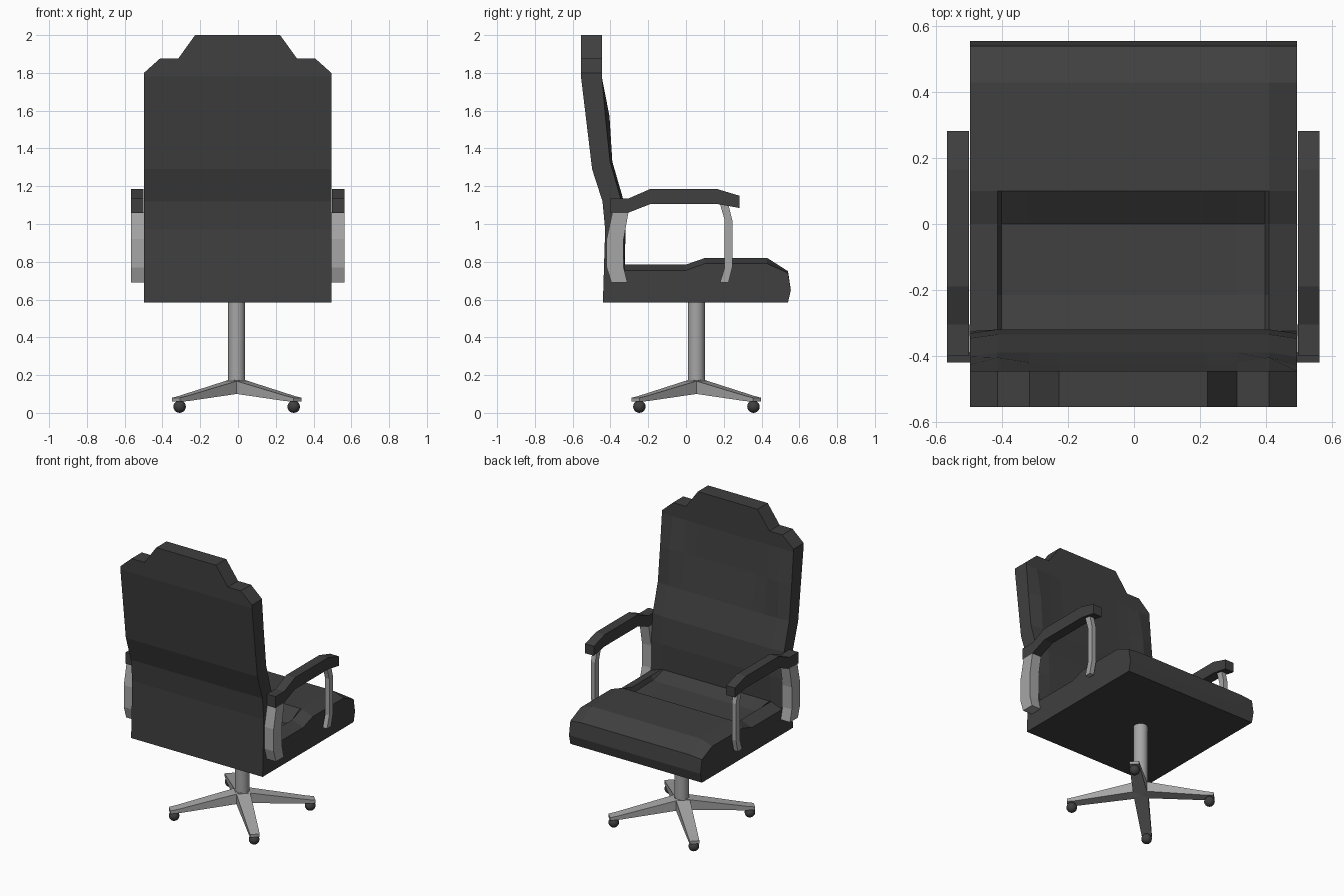
import bpy, bmesh, math
from mathutils import Vector, Matrix

if "Cube" in bpy.data.objects:
    bpy.data.objects.remove(bpy.data.objects["Cube"])


def material(name, v):
    m = bpy.data.materials.new(name)
    m.diffuse_color = (v, v, v, 1)
    m.use_nodes = True
    m.node_tree.nodes["Principled BSDF"].inputs["Base Color"].default_value = m.diffuse_color
    return m


DARK = material("dark_upholstery", 0.05)
METAL = material("metal", 0.38)


def loft(name, rings, mat):
    """Skin a list of equal-length point rings and cap both ends."""
    bm = bmesh.new()
    vs = [[bm.verts.new(p) for p in ring] for ring in rings]
    n = len(rings[0])
    for a, b in zip(vs, vs[1:]):
        for i in range(n):
            j = (i + 1) % n
            bm.faces.new((a[i], a[j], b[j], b[i]))
    bm.faces.new(vs[0])
    bm.faces.new(vs[-1])
    bmesh.ops.recalc_face_normals(bm, faces=bm.faces)
    me = bpy.data.meshes.new(name)
    bm.to_mesh(me)
    bm.free()
    me.materials.append(mat)
    ob = bpy.data.objects.new(name, me)
    bpy.context.collection.objects.link(ob)
    return ob


def slab(name, profile, x0, x1, mat):
    """Extrude a (y, z) profile between two x positions."""
    return loft(name, [[(x, y, z) for y, z in profile] for x in (x0, x1)], mat)


# Seat and backrest: one side profile varied across the width
def section(x, top, crown, dip, wing):
    pts = [(-.44, .585), (.54, .585), (.555, .65), (.54, .75 - crown * .3),
           (.43, .82 - crown), (.10, .82 - crown),
           (0, .785 - crown - dip), (-.215, .785 - crown - dip * .8),
           (-.325, .785 - crown), (-.32 - crown * .4, .96),
           (-.335 - crown * .4, 1.14), (-.39 - crown * .4, 1.33),
           (-.415 - wing, 1.57), (-.446, 1.78), (-.446, top),
           (-.556, top), (-.556, 1.78), (-.497, 1.29), (-.442, 1.12), (-.428, .97)]
    return [(x - .002, y, z) for y, z in pts]


half = [(.496, 1.80, .03, 0, .012), (.412, 1.875, 0, 0, -.01),
        (.400, 1.875, 0, .035, -.008), (.315, 1.875, 0, .04, .005),
        (.225, 2.0, 0, .04, .012)]
cols = [(-x, *r) for x, *r in half] + [tuple(h) for h in reversed(half)]
loft("seat_and_back", [section(*c) for c in cols], DARK)

# Armrests with front and rear supports
pad = [(-.40, 1.135), (-.305, 1.135), (-.19, 1.185), (.165, 1.185), (.282, 1.15),
       (.282, 1.085), (.17, 1.105), (-.19, 1.105), (-.31, 1.058), (-.40, 1.058)]
rear = [(-.39, 1.06), (-.42, .92), (-.42, .77), (-.395, .69),
        (-.31, .69), (-.33, .77), (-.33, .92), (-.305, 1.06)]
front = [(.18, 1.105), (.205, 1.02), (.205, .77), (.18, .69),
         (.225, .69), (.245, .77), (.245, 1.02), (.225, 1.102)]
for side, s in (("left", -1), ("right", 1)):
    slab(f"{side}_arm_pad", pad, s * .499 - .002, s * .565 - .002, DARK)
    slab(f"{side}_rear_support", rear, s * .496 - .002, s * .565 - .002, METAL)
    slab(f"{side}_front_support", front, s * .515 - .002, s * .547 - .002, METAL)

# Central column
CENTRE = Vector((-.007, .055, 0))
bpy.ops.mesh.primitive_cylinder_add(vertices=20, radius=.045, depth=.445,
                                    location=CENTRE + Vector((0, 0, .3725)))
column = bpy.context.object
column.name = "column"
column.data.materials.append(METAL)
bpy.ops.object.shade_smooth_by_angle(angle=math.radians(40))

# Four diagonal base legs, each with a ball caster
stations = [(0, .105, .178, .045), (.40, .062, .090, .032), (.455, .060, .080, .03)]
for i in range(4):
    turn = Matrix.Rotation(math.radians(45 + 90 * i), 3, 'Z')
    rings = [[CENTRE + turn @ Vector(p) for p in
              ((r, -w, lo), (r, w, lo), (r, w, hi), (r, -w, hi))]
             for r, lo, hi, w in stations]
    loft(f"base_leg_{i + 1}", rings, METAL)
    bpy.ops.mesh.primitive_uv_sphere_add(segments=16, ring_count=10, radius=.033,
                                         location=CENTRE + turn @ Vector((.427, 0, .033)))
    ball = bpy.context.object
    ball.name = f"caster_{i + 1}"
    ball.data.materials.append(DARK)
    bpy.ops.object.shade_smooth_by_angle(angle=math.radians(40))
